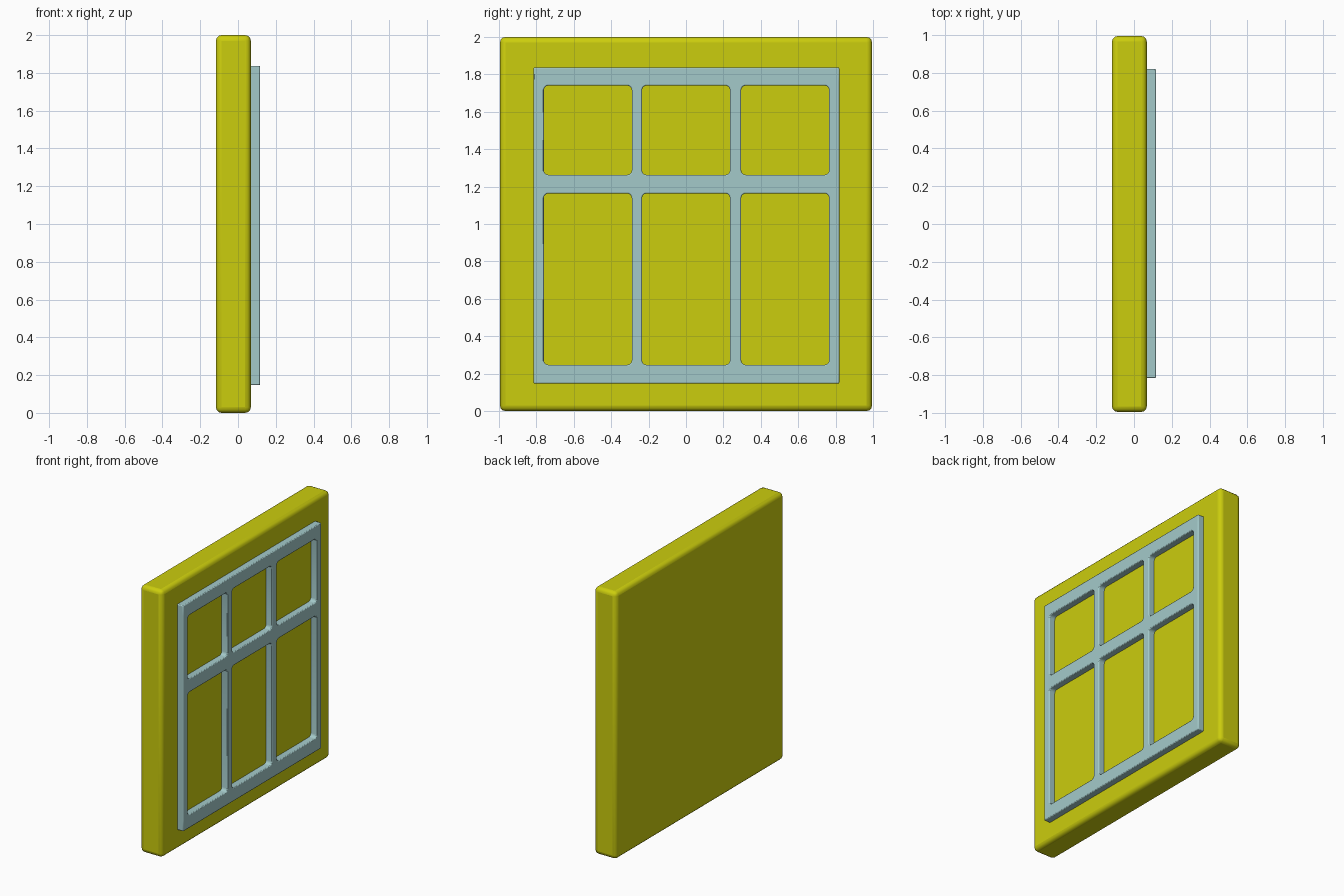
import bpy, bmesh

cube = bpy.data.objects.get("Cube")
if cube:
    bpy.data.objects.remove(cube, do_unlink=True)


def make_material(name, rgb):
    mat = bpy.data.materials.new(name)
    mat.use_nodes = True
    mat.diffuse_color = (*rgb, 1)
    mat.node_tree.nodes["Principled BSDF"].inputs["Base Color"].default_value = (*rgb, 1)
    return mat


def finish(bm, name, mat, bevel, segments):
    """Turn the bmesh into an object with rounded, smoothly shaded edges."""
    bmesh.ops.recalc_face_normals(bm, faces=bm.faces)
    mesh = bpy.data.meshes.new(name)
    bm.to_mesh(mesh)
    bm.free()
    mesh.materials.append(mat)
    obj = bpy.data.objects.new(name, mesh)
    bpy.context.collection.objects.link(obj)
    mod = obj.modifiers.new("Rounded edges", 'BEVEL')
    mod.width, mod.segments = bevel, segments
    mod.limit_method, mod.angle_limit = 'ANGLE', 0.7
    bpy.ops.object.select_all(action='DESELECT')
    obj.select_set(True)
    bpy.context.view_layer.objects.active = obj
    bpy.ops.object.shade_smooth_by_angle(angle=0.7)
    return obj


yellow = make_material("yellow", (0.6, 0.61, 0.004))
pale_blue = make_material("pale blue", (0.37, 0.59, 0.59))

# Wall panel: a thick rounded slab
BACK, FACE, FRONT = -0.117, 0.068, 0.117
bm = bmesh.new()
bmesh.ops.create_cube(bm, size=1)
bmesh.ops.scale(bm, vec=(FACE - BACK, 1.99, 2), verts=bm.verts)
bmesh.ops.translate(bm, vec=((BACK + FACE) / 2, 0, 1), verts=bm.verts)
finish(bm, "wall_panel", yellow, 0.03, 3)

# Window frame: grid of bars around three columns and two rows of openings
ys = [-0.815, -0.76, -0.29, -0.235, 0.235, 0.295, 0.765, 0.82]
zs = [0.147, 0.247, 1.163, 1.263, 1.74, 1.837]
bm = bmesh.new()
grid = [[bm.verts.new((FACE - 0.01, y, z)) for z in zs] for y in ys]
for i in range(len(ys) - 1):
    for j in range(len(zs) - 1):
        if not (i % 2 and j % 2):
            bm.faces.new((grid[i][j], grid[i + 1][j], grid[i + 1][j + 1], grid[i][j + 1]))
extruded = bmesh.ops.extrude_face_region(bm, geom=bm.faces[:])["geom"]
moved = [v for v in extruded if isinstance(v, bmesh.types.BMVert)]
bmesh.ops.translate(bm, vec=(FRONT - FACE + 0.01, 0, 0), verts=moved)

# Round the inner corners of the openings
corners = []
for e in bm.edges:
    a, b = e.verts
    inside = ys[0] < a.co.y < ys[-1] and zs[0] < a.co.z < zs[-1]
    if abs(a.co.x - b.co.x) > 0.01 and inside:
        corners.append(e)
bmesh.ops.bevel(bm, geom=corners, offset=0.024, offset_type='OFFSET',
                segments=4, profile=0.5, affect='EDGES')
finish(bm, "window_frame", pale_blue, 0.006, 2)
